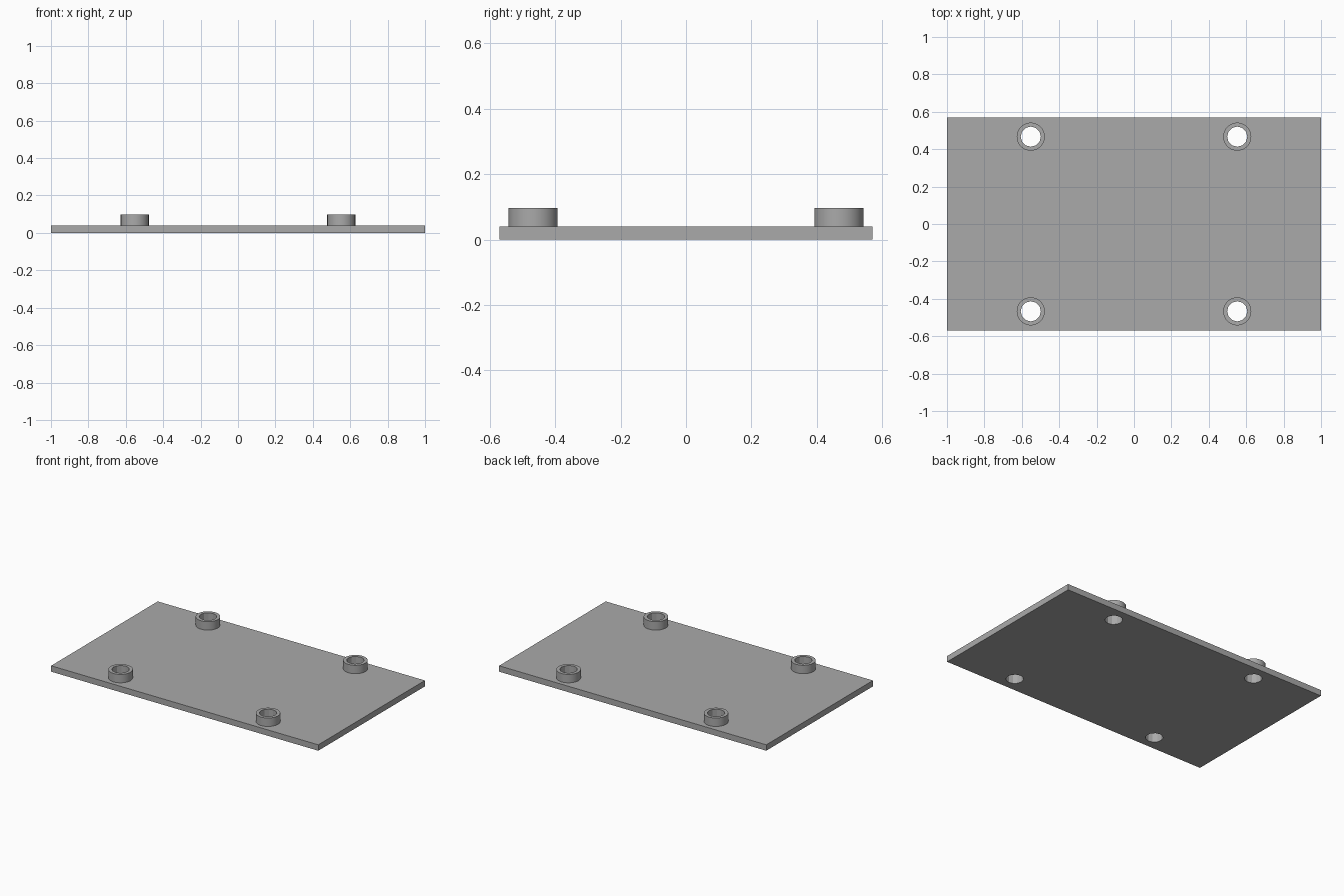
import bpy, math

cube = bpy.data.objects.get("Cube")
if cube:
    bpy.data.objects.remove(cube, do_unlink=True)

WIDTH, DEPTH, THICK = 2.0, 1.14, 0.04
TOP = 0.097
HOLE_X, HOLE_Y = 0.552, 0.467
COLLAR_R, BORE_R = 0.075, 0.054

grey = bpy.data.materials.new("plain grey")
grey.use_nodes = True
color = (0.4, 0.4, 0.4, 1)
grey.diffuse_color = color
grey.node_tree.nodes["Principled BSDF"].inputs["Base Color"].default_value = color


def cylinder(name, x, y, z0, z1, radius, sides):
    bpy.ops.mesh.primitive_cylinder_add(vertices=sides, radius=radius, depth=z1 - z0,
                                        location=(x, y, (z0 + z1) / 2))
    obj = bpy.context.object
    obj.name = name
    obj.data.materials.append(grey)
    return obj


def cut(obj, cutter):
    mod = obj.modifiers.new("bore", 'BOOLEAN')
    mod.operation = 'DIFFERENCE'
    mod.solver = 'EXACT'
    mod.object = cutter
    bpy.context.view_layer.objects.active = obj
    bpy.ops.object.modifier_apply(modifier=mod.name)


# Base plate
bpy.ops.mesh.primitive_cube_add(size=1, location=(0, 0, THICK / 2))
plate = bpy.context.object
plate.name = "base_plate"
plate.scale = (WIDTH, DEPTH, THICK)
bpy.ops.object.transform_apply(location=False, rotation=False, scale=True)
plate.data.materials.append(grey)

# Four round collars, each with a faceted bore running through the plate
for side, sx in (("right", -1), ("left", 1)):
    for end, sy in (("front", -1), ("back", 1)):
        x, y = sx * HOLE_X, sy * HOLE_Y
        collar = cylinder(f"{end}_{side}_collar", x, y, THICK, TOP, COLLAR_R, 48)
        bore = cylinder("bore_cutter", x, y, -0.1, 0.2, BORE_R, 12)
        cut(plate, bore)
        cut(collar, bore)
        bpy.data.objects.remove(bore, do_unlink=True)
        bpy.ops.object.select_all(action='DESELECT')
        collar.select_set(True)
        bpy.context.view_layer.objects.active = collar
        bpy.ops.object.shade_smooth_by_angle(angle=math.radians(20))
